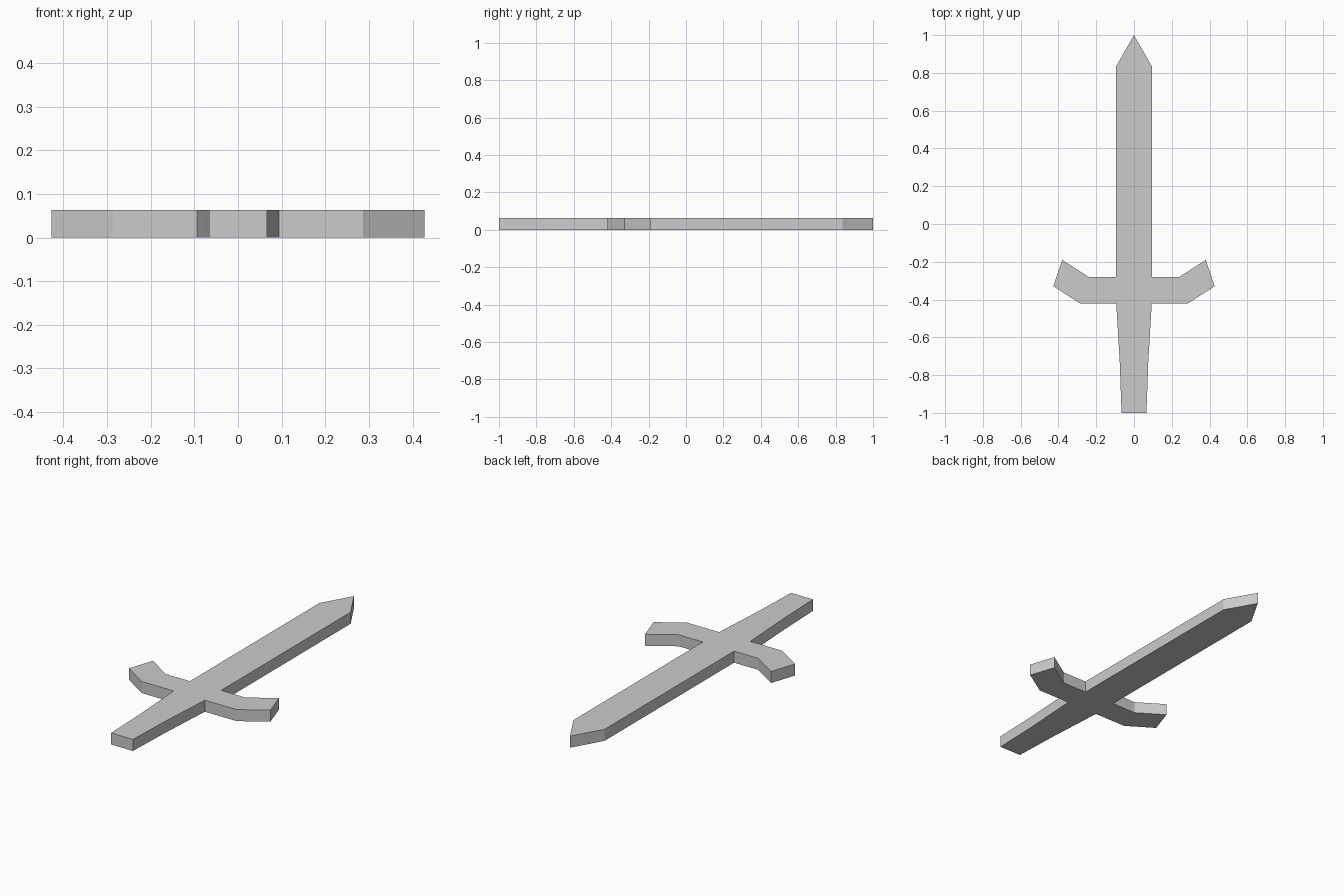
import bpy
import bmesh

cube = bpy.data.objects.get("Cube")
if cube:
    bpy.data.objects.remove(cube, do_unlink=True)

THICKNESS = 0.063

# Single grey material
grey = bpy.data.materials.new("plain grey")
grey.use_nodes = True
colour = (0.6, 0.6, 0.6, 1)
grey.diffuse_color = colour
grey.node_tree.nodes["Principled BSDF"].inputs["Base Color"].default_value = colour

# Right half of the outline, from pommel end to blade tip
grip = [(0.066, -1), (0.075, -0.74), (0.094, -0.42)]
guard = [(0.286, -0.42), (0.427, -0.33), (0.38, -0.19), (0.24, -0.28)]
blade = [(0.094, -0.28), (0.094, 0.836)]
half = grip + guard + blade
outline = half + [(0, 1)] + [(-x, y) for x, y in reversed(half)]

# Extrude the outline into a flat slab
bm = bmesh.new()
base = bm.faces.new([bm.verts.new((x, y, 0)) for x, y in outline])
top = bmesh.ops.extrude_face_region(bm, geom=[base], use_keep_orig=True)["geom"]
bmesh.ops.translate(bm, vec=(0, 0, THICKNESS),
                    verts=[v for v in top if isinstance(v, bmesh.types.BMVert)])
bmesh.ops.recalc_face_normals(bm, faces=bm.faces)

mesh = bpy.data.meshes.new("sword")
bm.to_mesh(mesh)
bm.free()
mesh.materials.append(grey)
sword = bpy.data.objects.new("sword", mesh)
bpy.context.collection.objects.link(sword)
